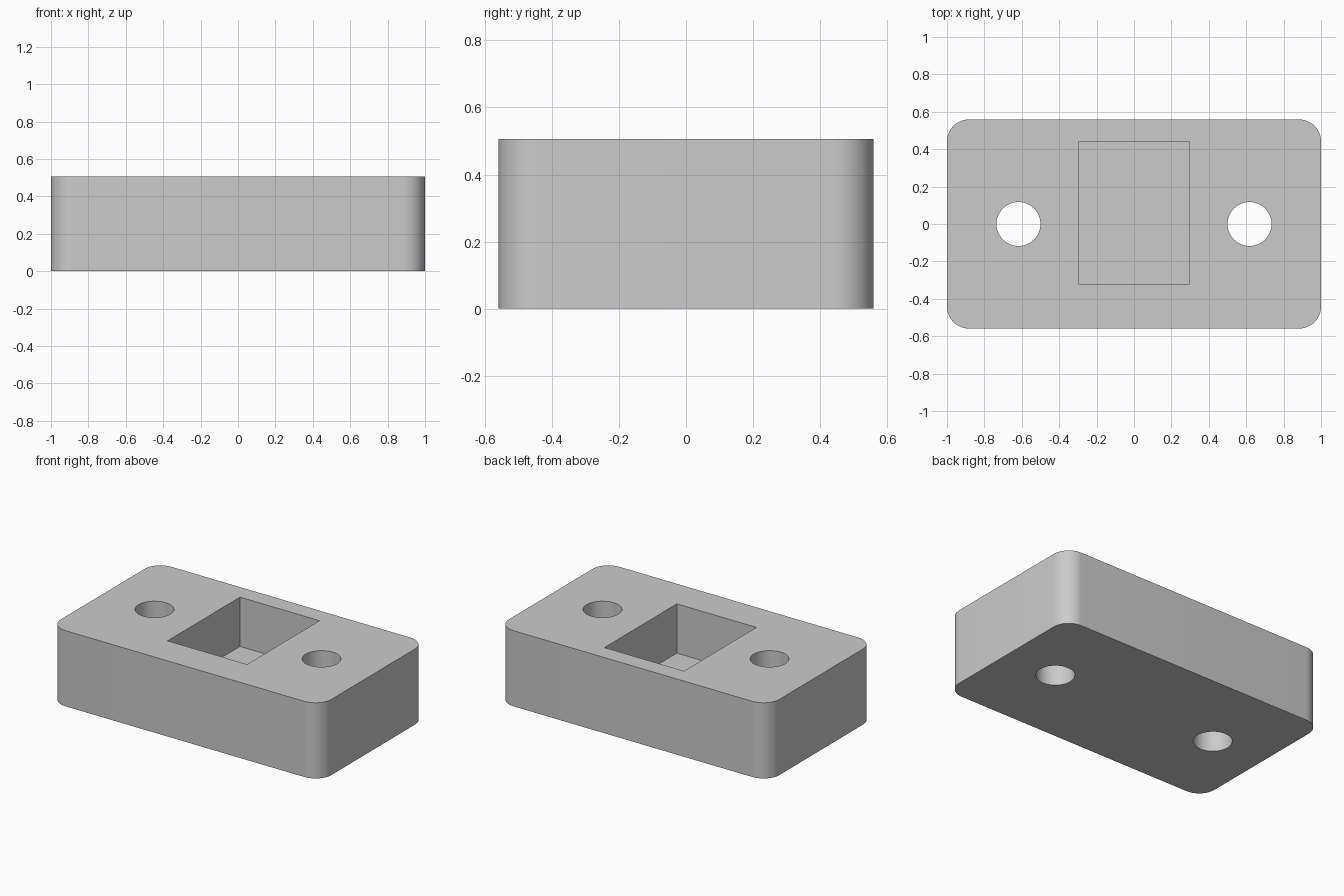
import bpy
import bmesh
from math import cos, sin, pi, radians

if "Cube" in bpy.data.objects:
    bpy.data.objects.remove(bpy.data.objects["Cube"], do_unlink=True)

MM = 1 / 17                      # drawn in millimetres, 34 mm long
LENGTH, WIDTH, HEIGHT = 34, 19, 8.6
CORNER, FLOOR = 2, 3
HOLE_RADIUS, HOLE_X = 2, 10.5

grey = bpy.data.materials.new("plain grey")
grey.use_nodes = True
grey.diffuse_color = (0.6, 0.6, 0.6, 1)
grey.node_tree.nodes["Principled BSDF"].inputs["Base Color"].default_value = grey.diffuse_color


def arc(cx, cy, radius, start, sweep, steps):
    return [(cx + radius * cos(start + sweep * i / steps),
             cy + radius * sin(start + sweep * i / steps)) for i in range(steps + 1)]


def prism(name, outline, bottom, top):
    """Extrude a closed outline from bottom to top."""
    bm = bmesh.new()
    base = bm.faces.new([bm.verts.new((x * MM, y * MM, bottom * MM)) for x, y in outline])
    grown = bmesh.ops.extrude_face_region(bm, geom=[base])["geom"]
    bmesh.ops.translate(bm, vec=(0, 0, (top - bottom) * MM),
                        verts=[v for v in grown if isinstance(v, bmesh.types.BMVert)])
    bmesh.ops.recalc_face_normals(bm, faces=bm.faces)
    mesh = bpy.data.meshes.new(name)
    bm.to_mesh(mesh)
    bm.free()
    mesh.materials.append(grey)
    obj = bpy.data.objects.new(name, mesh)
    bpy.context.collection.objects.link(obj)
    return obj


# Block with rounded vertical corners
outline = []
for i, (sx, sy) in enumerate([(1, 1), (-1, 1), (-1, -1), (1, -1)]):
    outline += arc(sx * (LENGTH / 2 - CORNER), sy * (WIDTH / 2 - CORNER),
                   CORNER, i * pi / 2, pi / 2, 12)
block = prism("mounting_block", outline, 0, HEIGHT)

# Two through holes and an off-centre blind pocket
cutters = [prism(f"{side}_hole_cutter", arc(x, 0, HOLE_RADIUS, 0, 2 * pi, 48)[:-1], -1, HEIGHT + 1)
           for side, x in (("left", HOLE_X), ("right", -HOLE_X))]
cutters.append(prism("pocket_cutter", [(-5, -5.5), (5, -5.5), (5, 7.5), (-5, 7.5)],
                     FLOOR, HEIGHT + 1))

bpy.ops.object.select_all(action='DESELECT')
bpy.context.view_layer.objects.active = block
block.select_set(True)
for cutter in cutters:
    cutter.hide_render = True
    cut = block.modifiers.new(cutter.name, 'BOOLEAN')
    cut.operation = 'DIFFERENCE'
    cut.solver = 'EXACT'
    cut.object = cutter
    bpy.ops.object.modifier_apply(modifier=cut.name)
for cutter in cutters:
    bpy.data.objects.remove(cutter, do_unlink=True)

bpy.ops.object.shade_smooth_by_angle(angle=radians(30))
